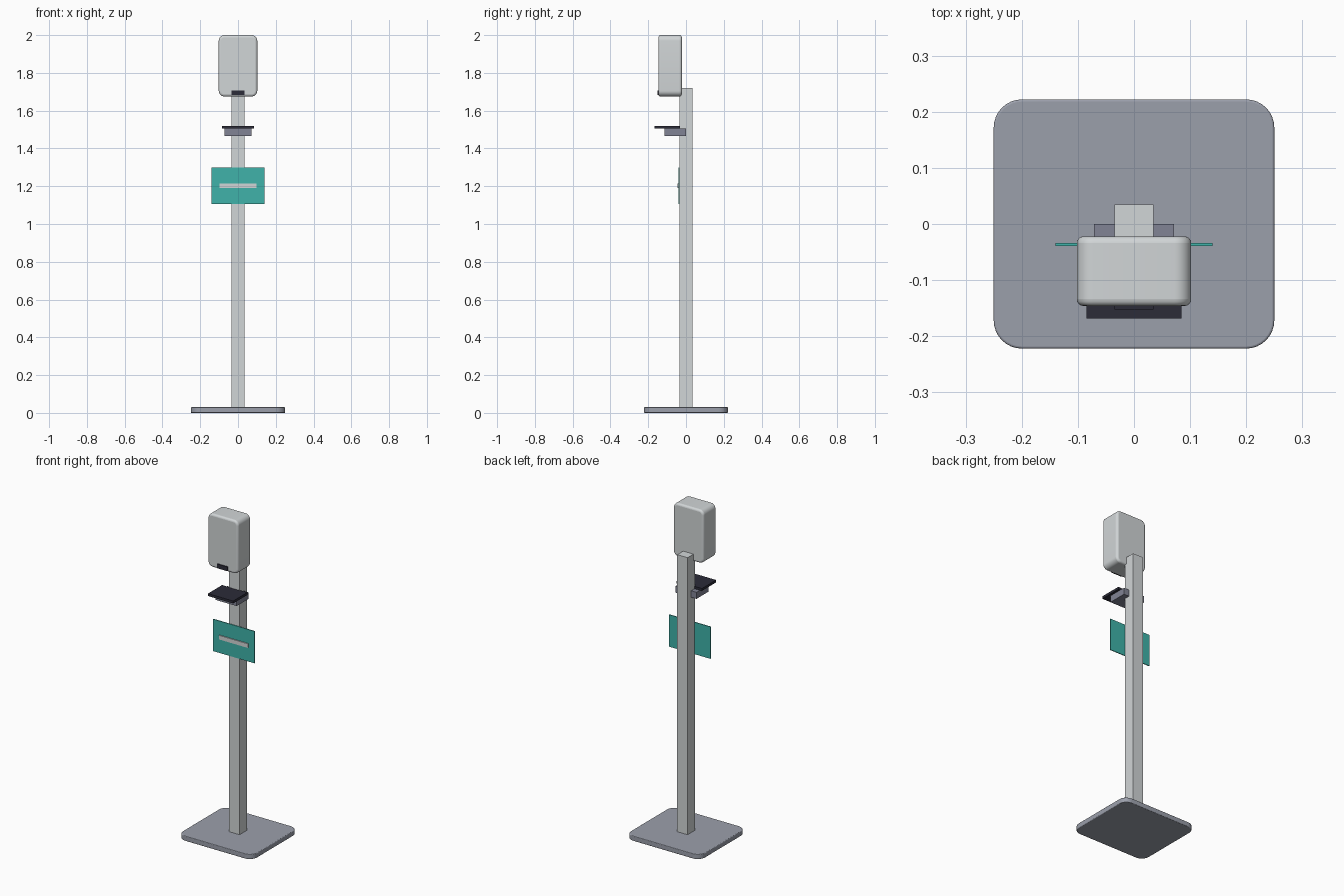
import bpy
import bmesh
from math import radians

cube = bpy.data.objects.get("Cube")
if cube:
    bpy.data.objects.remove(cube, do_unlink=True)


def material(name, r, g, b):
    mat = bpy.data.materials.new(name)
    mat.use_nodes = True
    mat.diffuse_color = (r, g, b, 1)
    mat.node_tree.nodes["Principled BSDF"].inputs["Base Color"].default_value = (r, g, b, 1)
    return mat


white = material("white", 0.64, 0.67, 0.68)
slate = material("slate", 0.33, 0.35, 0.41)
steel = material("steel", 0.22, 0.23, 0.30)
black = material("black", 0.025, 0.025, 0.04)
teal = material("teal", 0.05, 0.45, 0.40)


def box(name, x, y, z, mat, axis=None, corner=0, edge=0):
    """Box from (min, max) ranges; corner rounds edges along axis, edge softens the rims."""
    bm = bmesh.new()
    bmesh.ops.create_cube(bm, size=1)
    for v in bm.verts:
        for i, (lo, hi) in enumerate((x, y, z)):
            v.co[i] = hi if v.co[i] > 0 else lo
    if corner:
        along = [e for e in bm.edges
                 if abs(e.verts[0].co[axis] - e.verts[1].co[axis]) > 1e-4]
        bmesh.ops.bevel(bm, geom=along, offset=corner, segments=8,
                        profile=0.5, affect='EDGES')
    mesh = bpy.data.meshes.new(name)
    bm.to_mesh(mesh)
    bm.free()
    obj = bpy.data.objects.new(name, mesh)
    bpy.context.collection.objects.link(obj)
    mesh.materials.append(mat)
    if edge:
        mod = obj.modifiers.new("soft_edges", 'BEVEL')
        mod.width = edge
        mod.segments = 4
        mod.limit_method = 'ANGLE'
        mod.angle_limit = radians(40)
    if corner:
        bpy.ops.object.select_all(action='DESELECT')
        obj.select_set(True)
        bpy.context.view_layer.objects.active = obj
        bpy.ops.object.shade_smooth_by_angle(angle=radians(35))
    return obj


def wide(half):
    return (-half, half)


# Floor plate and square post
box("base_plate", wide(0.25), wide(0.222), (0, 0.03), slate, axis=2, corner=0.05, edge=0.004)
box("post", wide(0.035), wide(0.035), (0.03, 1.72), white)

# Dispenser housing with its sensor window
box("dispenser_housing", wide(0.102), (-0.146, -0.022), (1.675, 2.0), white,
    axis=1, corner=0.03, edge=0.012)
box("sensor_window", wide(0.035), (-0.152, -0.13), (1.682, 1.708), black)

# Drip tray on its bracket
box("tray_bracket", wide(0.071), (-0.115, 0), (1.465, 1.505), steel)
box("drip_tray", wide(0.085), (-0.168, -0.032), (1.505, 1.52), black)

# Sign panel with a raised pale strip
box("sign_panel", wide(0.14), (-0.039, -0.034), (1.105, 1.3), teal)
box("sign_strip", wide(0.098), (-0.045, -0.039), (1.19, 1.215), white)
